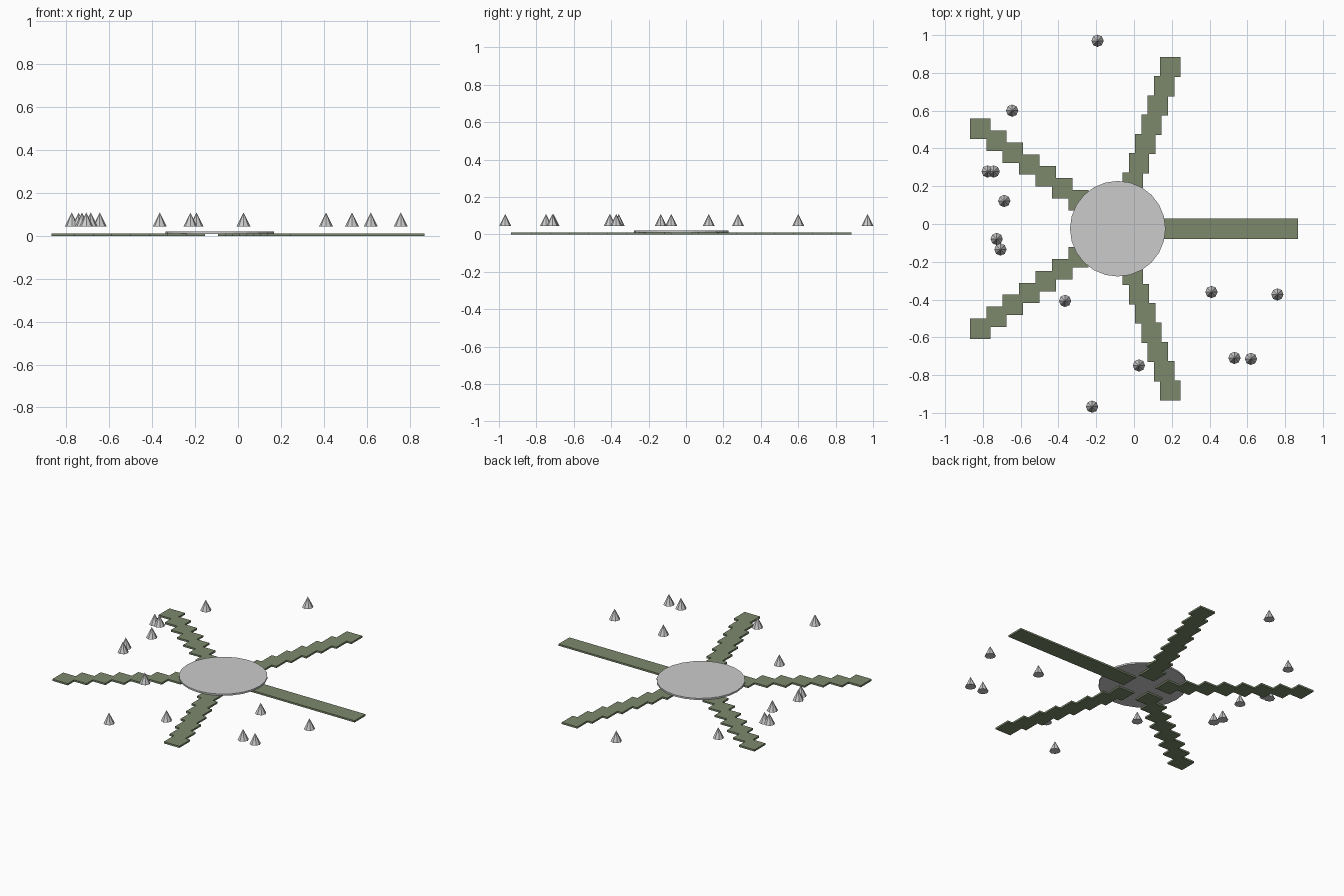
import bpy
from math import cos, sin, radians

if "Cube" in bpy.data.objects:
    bpy.data.objects.remove(bpy.data.objects["Cube"])

CX, CY = -0.086, -0.025   # hub centre
TILE = 0.108              # tile side

green = bpy.data.materials.new("dark_green")
green.diffuse_color = (0.2, 0.25, 0.15, 1)
green.use_nodes = True
green.node_tree.nodes["Principled BSDF"].inputs["Base Color"].default_value = green.diffuse_color

# Five arms, each a stepped row of eight flat square tiles
for a in range(5):
    ang = radians(72 * a)
    for i in range(8):
        r = 0.15 + 0.1072 * i
        bpy.ops.mesh.primitive_cube_add(
            size=1, location=(CX + r * cos(ang), CY + r * sin(ang), 0.0055))
        tile = bpy.context.object
        tile.name = f"arm_{a + 1}_tile_{i + 1}"
        tile.scale = (TILE, TILE, 0.011)
        tile.data.materials.append(green)

# Central disc resting on the arms
bpy.ops.mesh.primitive_cylinder_add(
    vertices=24, radius=0.253, depth=0.0105, location=(CX, CY, 0.01525))
bpy.context.object.name = "central_disc"

# Small floating cones scattered around the arms
cones = [(-0.193, 0.970), (-0.645, 0.600), (-0.775, 0.278), (-0.743, 0.278),
         (-0.687, 0.122), (-0.727, -0.079), (-0.707, -0.135), (-0.365, -0.407),
         (0.026, -0.749), (-0.222, -0.967), (0.410, -0.360), (0.759, -0.373),
         (0.532, -0.709), (0.619, -0.714)]
for n, (x, y) in enumerate(cones):
    bpy.ops.mesh.primitive_cone_add(
        vertices=8, radius1=0.0325, radius2=0, depth=0.065, location=(x, y, 0.0765))
    bpy.context.object.name = f"cone_{n + 1}"
